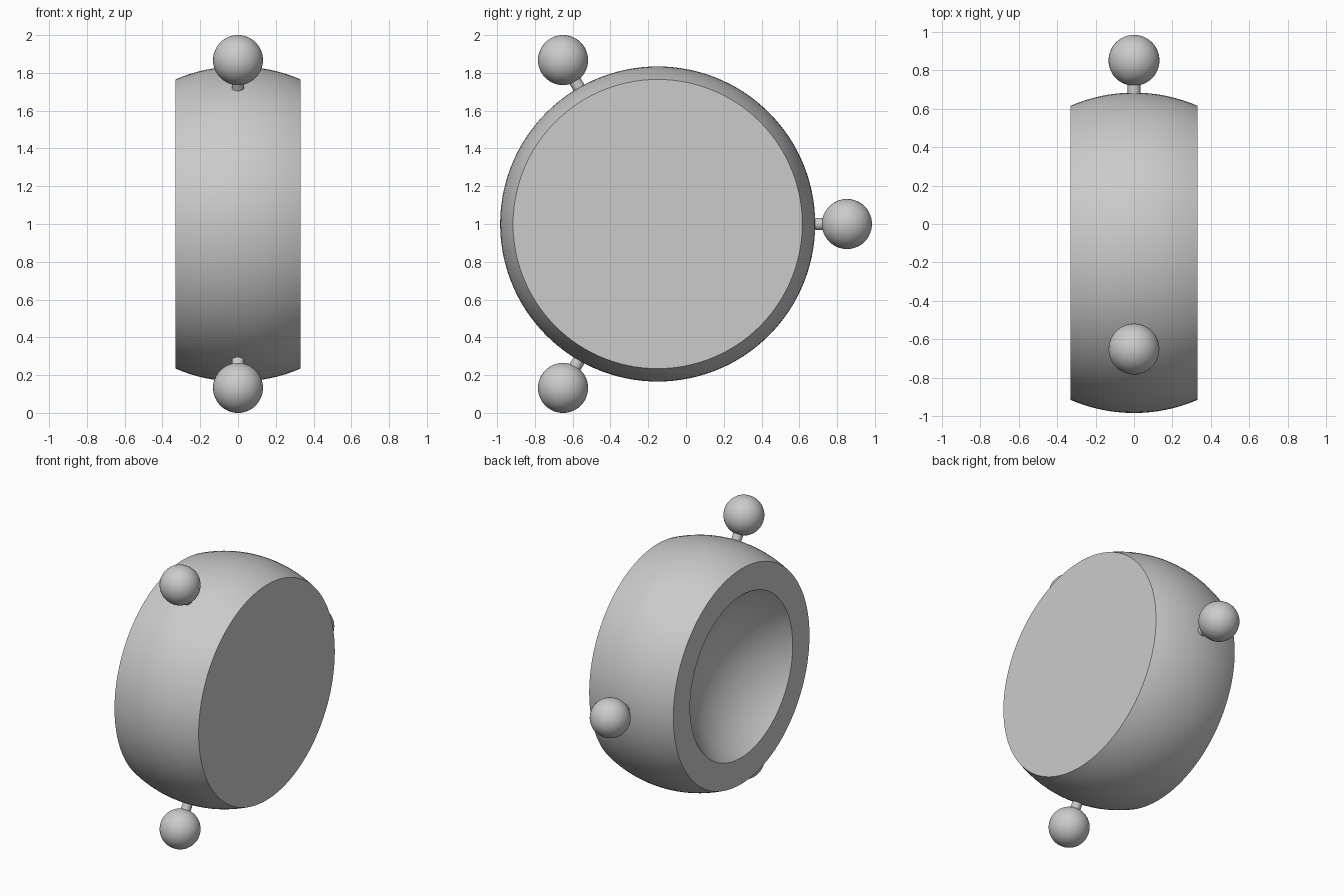
import bpy, bmesh
from math import sin, cos, pi, asin, radians
from mathutils import Vector, Matrix

cube = bpy.data.objects.get("Cube")
if cube:
    bpy.data.objects.remove(cube, do_unlink=True)

CENTRE = Vector((0, -0.15, 1))
BODY_R, HALF_W = 0.834, 0.331
BOWL_R, BOWL_DEPTH = 0.577, 0.27
BALL_R, BALL_DIST, STEM_R = 0.1325, 1.002, 0.033

grey = bpy.data.materials.new("plain grey")
grey.use_nodes = True
colour = (0.6, 0.6, 0.6, 1)
grey.diffuse_color = colour
grey.node_tree.nodes["Principled BSDF"].inputs["Base Color"].default_value = colour


def finish(bm, name):
    bmesh.ops.recalc_face_normals(bm, faces=bm.faces)
    mesh = bpy.data.meshes.new(name)
    bm.to_mesh(mesh)
    bm.free()
    mesh.materials.append(grey)
    obj = bpy.data.objects.new(name, mesh)
    bpy.context.collection.objects.link(obj)
    bpy.ops.object.select_all(action='DESELECT')
    obj.select_set(True)
    bpy.context.view_layer.objects.active = obj
    bpy.ops.object.shade_smooth_by_angle(angle=radians(30))


# Body: truncated sphere with a flat cap and a shallow round bowl, turned about x
edge = asin(HALF_W / BODY_R)
profile = [(HALF_W, 0)]
for i in range(17):
    a = edge * (1 - i / 8)
    profile.append((BODY_R * sin(a), BODY_R * cos(a)))
curve_r = (BOWL_R ** 2 + BOWL_DEPTH ** 2) / (2 * BOWL_DEPTH)
bowl_x = -HALF_W + BOWL_DEPTH - curve_r
bowl_angle = asin(BOWL_R / curve_r)
for i in range(25):
    a = bowl_angle * (1 - i / 24)
    profile.append((bowl_x + curve_r * cos(a), curve_r * sin(a)))

bm = bmesh.new()
verts = [bm.verts.new((x, 0, r)) for x, r in profile]
edges = [bm.edges.new(pair) for pair in zip(verts, verts[1:])]
bmesh.ops.spin(bm, geom=verts + edges, cent=(0, 0, 0), axis=(1, 0, 0),
               angle=2 * pi, steps=120, use_merge=True)
bmesh.ops.remove_doubles(bm, verts=bm.verts, dist=0.0005)
bmesh.ops.translate(bm, verts=bm.verts, vec=CENTRE)
finish(bm, "hollow_body")

# Three balls on short stems, evenly spaced around the rim
for i, label in enumerate(("back", "upper_front", "lower_front")):
    a = 2 * pi * i / 3
    out = Vector((0, cos(a), sin(a)))
    turn = out.to_track_quat('Z', 'Y').to_matrix().to_4x4()

    bm = bmesh.new()
    bmesh.ops.create_uvsphere(
        bm, u_segments=40, v_segments=24, radius=BALL_R,
        matrix=Matrix.Translation(CENTRE + out * BALL_DIST) @ turn)
    finish(bm, label + "_ball")

    inner, outer = BODY_R - 0.02, BALL_DIST - BALL_R / 2
    bm = bmesh.new()
    bmesh.ops.create_cone(
        bm, cap_ends=True, segments=32, radius1=STEM_R, radius2=STEM_R,
        depth=outer - inner,
        matrix=Matrix.Translation(CENTRE + out * (inner + outer) / 2) @ turn)
    finish(bm, label + "_stem")
